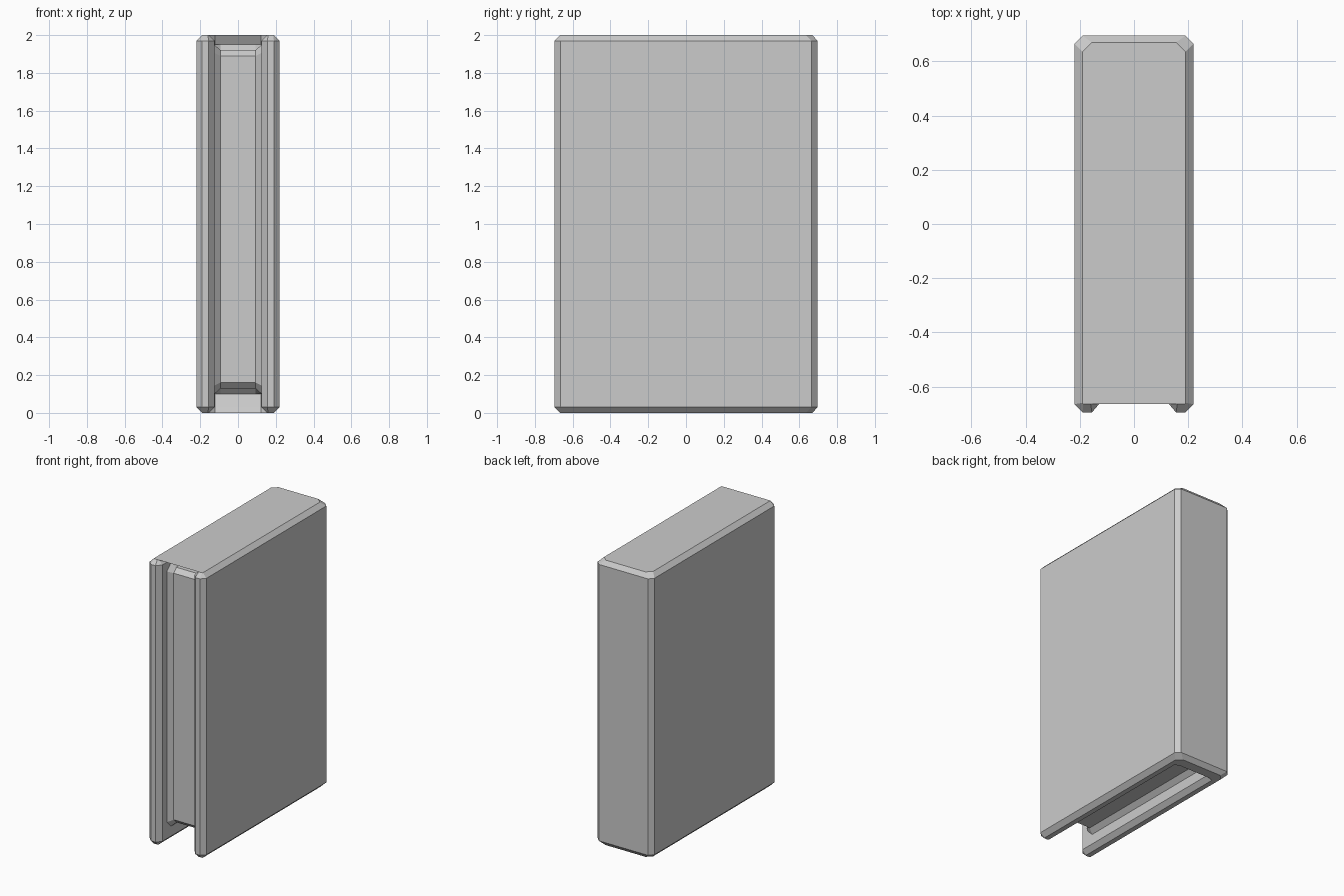
import bpy, bmesh

if "Cube" in bpy.data.objects:
    bpy.data.objects.remove(bpy.data.objects["Cube"])


def loft(name, rings):
    """Skin a list of equal-length point rings and cap both ends."""
    bm = bmesh.new()
    vr = [[bm.verts.new(p) for p in r] for r in rings]
    n = len(vr[0])
    for a, b in zip(vr, vr[1:]):
        for i in range(n):
            j = (i + 1) % n
            bm.faces.new((a[i], a[j], b[j], b[i]))
    caps = [bm.faces.new(vr[0][::-1]), bm.faces.new(vr[-1])]
    bmesh.ops.triangulate(bm, faces=caps, ngon_method='EAR_CLIP')
    bmesh.ops.recalc_face_normals(bm, faces=bm.faces)
    me = bpy.data.meshes.new(name)
    bm.to_mesh(me)
    bm.free()
    ob = bpy.data.objects.new(name, me)
    bpy.context.collection.objects.link(ob)
    return ob


# Cover: U-shaped section (two boards and a spine), chamfered at both ends
FULL = [(.125, .60), (.125, -.66), (.155, -.695), (.19, -.695),
        (.22, -.665), (.22, .665), (.19, .695)]
END = [(.155, .585), (.155, -.66), (.16, -.665), (.187, -.665),
       (.19, -.66), (.19, .635), (.155, .67)]


def u_ring(z, side, spine_y):
    half = [(.122, spine_y)] + side
    pts = half + [(-x, y) for x, y in reversed(half)]
    return [(x, y, z) for x, y in pts]


# The spine's inner wall leans in to a lip at the top and bottom
cover = loft("cover", [
    u_ring(0, END, .60), u_ring(.03, FULL, .61), u_ring(.10, FULL, .63),
    u_ring(1.95, FULL, .63), u_ring(1.97, FULL, .618), u_ring(2, END, .60)])

# Page block: chamfered outline lofted across x, flaring where it meets the cover
CORE = [(-.58, .16), (-.58, 1.89), (-.55, 1.92), (.60, 1.92),
        (.63, 1.95), (.65, 1.95), (.65, .10), (.63, .10), (.60, .13), (-.55, .13)]
FLARE = [(-.61, .145), (-.61, 1.905), (-.565, 1.95), (.60, 1.95),
         (.63, 1.95), (.65, 1.95), (.65, .10), (.63, .10), (.60, .10), (-.565, .10)]
pages = loft("pages", [[(x, y, z) for y, z in o] for x, o in
                       ((-.14, FLARE), (-.125, FLARE), (-.093, CORE),
                        (.093, CORE), (.125, FLARE), (.14, FLARE))])
